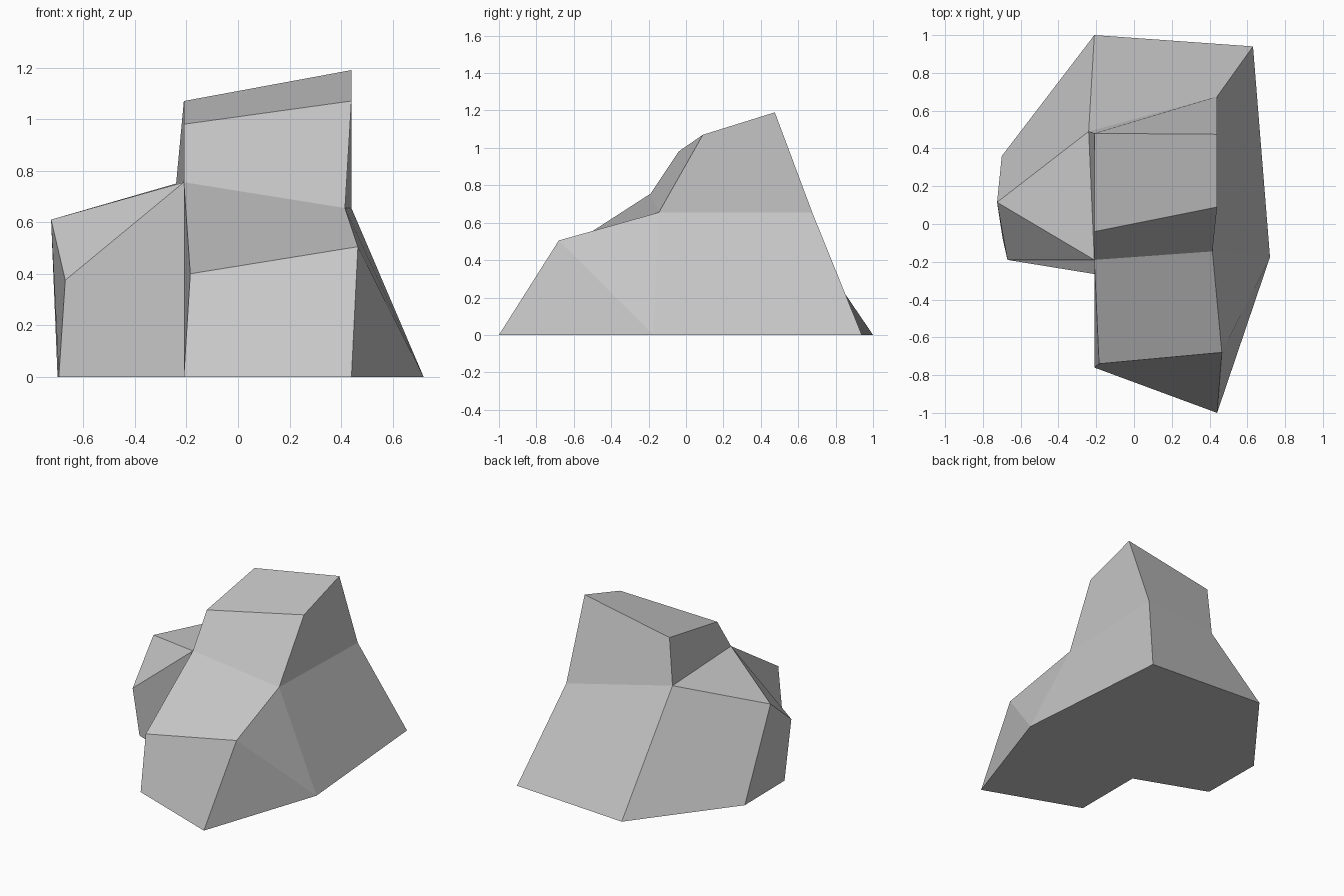
import bpy
import bmesh

cube = bpy.data.objects.get("Cube")
if cube:
    bpy.data.objects.remove(cube, do_unlink=True)

# One stone colour
stone = bpy.data.materials.new("stone grey")
stone.use_nodes = True
grey = (0.57, 0.57, 0.57, 1)
stone.diffuse_color = grey
bsdf = stone.node_tree.nodes["Principled BSDF"]
bsdf.inputs["Base Color"].default_value = grey
bsdf.inputs["Roughness"].default_value = 0.9

bm = bmesh.new()


def points(*coords):
    return [bm.verts.new(co) for co in coords]


def strip(first, second):
    """Bridge two rows of points with quads."""
    for i in range(len(first) - 1):
        bm.faces.new((first[i], first[i + 1], second[i + 1], second[i]))


# Main ridge: stepped profiles running from the front foot over the top to the back foot
left = points((-0.21, -0.76, 0), (-0.185, -0.74, 0.40), (-0.21, -0.19, 0.755),
              (-0.21, -0.04, 0.98), (-0.21, 0.48, 1.07), (-0.24, 0.49, 0.75),
              (-0.21, 1.0, 0))
right = points((0.44, -1.0, 0), (0.465, -0.68, 0.505), (0.415, -0.145, 0.655),
               (0.44, 0.09, 1.07), (0.44, 0.475, 1.19), (0.44, 0.675, 0.655),
               (0.63, 0.94, 0))
strip(left, right)
l_foot, l_shelf, l_step, l_brow, l_top, l_back, l_heel = left
r_foot, r_shelf, r_step, r_brow, r_top, r_back, r_heel = right

# Straight flank with a flared foot
flare, = points((0.72, -0.175, 0))
for face in ((r_foot, flare, r_shelf), (flare, r_step, r_shelf),
             (flare, r_heel, r_back, r_step), (r_step, r_back, r_top, r_brow)):
    bm.faces.new(face)

# Low shoulder on the other flank
inner, front_base, back_base = points((-0.21, -0.265, 0), (-0.695, -0.08, 0), (-0.70, 0.36, 0))
front_rim, back_rim = points((-0.67, -0.19, 0.375), (-0.725, 0.115, 0.61))
strip((inner, front_base, back_base, l_heel), (l_step, front_rim, back_rim, l_back))
bm.faces.new((l_step, front_rim, back_rim))
bm.faces.new((l_step, back_rim, l_back))

# Inner walls and underside
bm.faces.new((l_step, l_back, l_top, l_brow))
bm.faces.new((l_foot, l_shelf, l_step, inner))
bm.faces.new((l_foot, inner, front_base, back_base, l_heel, r_heel, flare, r_foot))

bmesh.ops.recalc_face_normals(bm, faces=bm.faces[:])
mesh = bpy.data.meshes.new("rock")
bm.to_mesh(mesh)
bm.free()
mesh.materials.append(stone)
rock = bpy.data.objects.new("rock", mesh)
bpy.context.collection.objects.link(rock)
